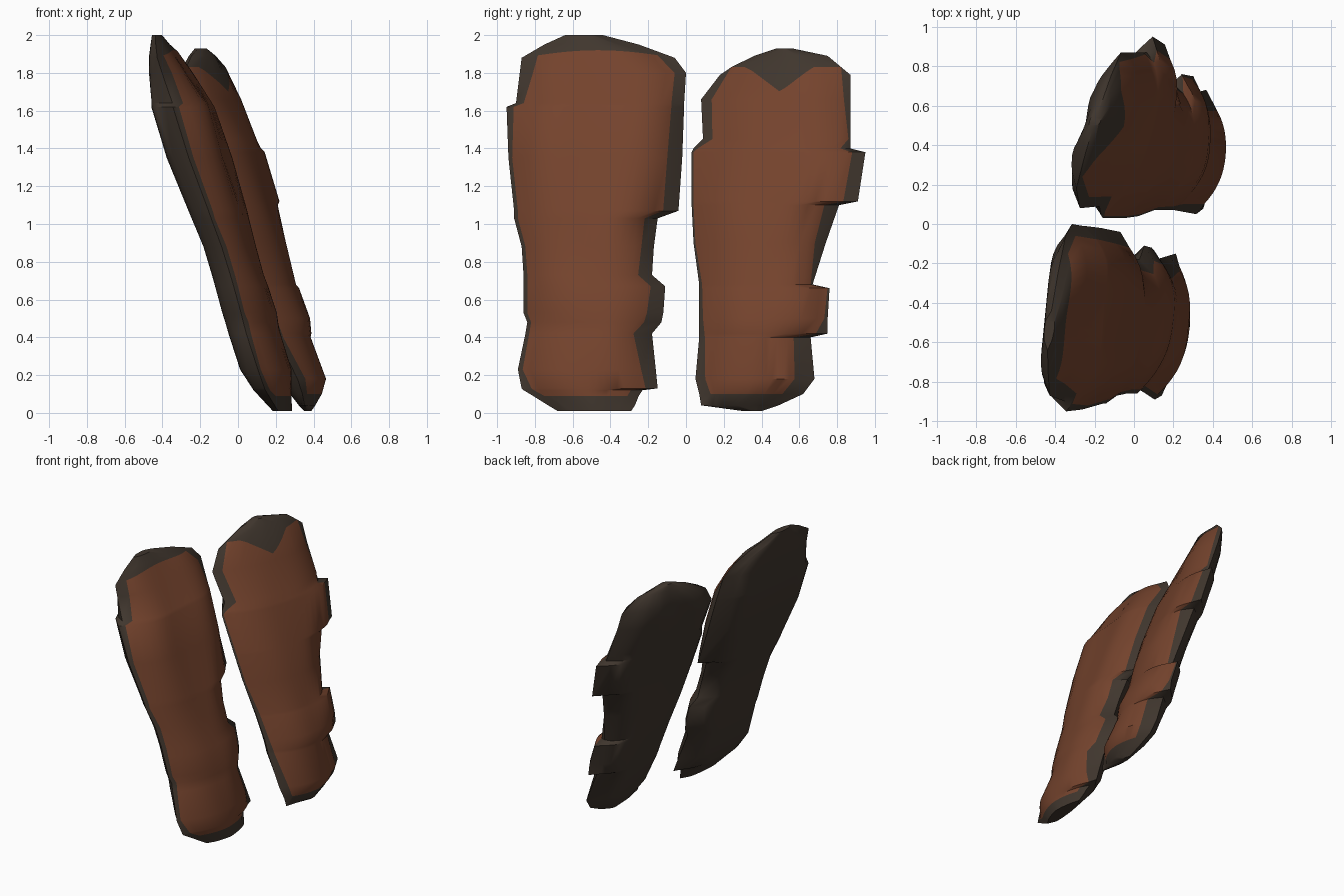
import bpy
import bmesh
import math

start_cube = bpy.data.objects.get("Cube")
if start_cube:
    bpy.data.objects.remove(start_cube, do_unlink=True)


def make_material(name, rgb):
    material = bpy.data.materials.new(name)
    material.use_nodes = True
    colour = (*rgb, 1)
    material.diffuse_color = colour
    material.node_tree.nodes["Principled BSDF"].inputs["Base Color"].default_value = colour
    return material


bark = make_material("dark bark", (.051, .037, .027))
wood = make_material("red brown wood", (.175, .056, .026))


def interpolate(points, position):
    """Read a value from a short list of (position, value) points."""
    if position <= points[0][0]:
        return points[0][1]
    for (low, first), (high, second) in zip(points, points[1:]):
        if position <= high:
            return first + (second - first) * (position - low) / (high - low)
    return points[-1][1]


def rise(distance, reach, power):
    """Rounded rise from 0 at the rim to 1 at the given reach."""
    return 1 - (1 - min(distance / reach, 1)) ** power


def smooth_edge(outline, side, height):
    """Edge position averaged over nearby heights, without the sharp steps."""
    edge = [(row[0], row[side]) for row in outline]
    return sum(interpolate(edge, height + .05 * step) for step in range(-3, 4)) / 7


def make_slab(name, outline, centre, back, front, yaw, borders, top_edge, columns=16):
    """Leaning slab: domed wooden front, flatter bark back, bark rim."""
    mesh_builder = bmesh.new()
    front_rows, back_rows = [], []
    brown_bottom, brown_top = 2, len(outline) - 3

    for index, (height, left, right) in enumerate(outline):
        width = right - left
        guide_left, guide_right = [smooth_edge(outline, side, height) for side in (1, 2)]
        inset_left, inset_right = [min(interpolate(border, height) / width, .25)
                                   for border in borders]
        # The second and second-last columns follow the edge of the wood
        inner = [inset_left + (1 - inset_left - inset_right) * i / columns
                 for i in range(columns + 1)]
        front_row, back_row = [], []
        for u in [0] + inner + [1]:
            is_rim = u in (0, 1)
            z = height
            if index == brown_top and not is_rim:
                z += top_edge(u)
            y = left + width * u
            edge_distance = min(y - left, right - y)
            guide_distance = max(0, min(y - guide_left, guide_right - y))
            distance = (edge_distance + guide_distance) / 2
            x_back, x_front = interpolate(back, z), interpolate(front, z)
            tilt = interpolate(yaw, z) * (y - centre)
            rim = x_back + (x_front - x_back) * .46 + tilt
            dome = 0 if is_rim else rise(distance, .32, 2.5)
            ripple = .01 * dome * math.sin(9 * y + 5 * z) * math.cos(7 * z)
            x = rim + (x_front + tilt - rim) * dome + ripple
            vertex = mesh_builder.verts.new((x, y, z))
            front_row.append(vertex)
            if is_rim:
                back_row.append(vertex)
            else:
                x = rim + (x_back + tilt - rim) * rise(distance, .22, 3)
                back_row.append(mesh_builder.verts.new((x, y, height)))
        front_rows.append(front_row)
        back_rows.append(back_row)

    # Skin both sides, leaving a rim of bark around the wood
    last = columns + 1
    for row in range(len(outline) - 1):
        for column in range(last + 1):
            for rows, is_front in ((front_rows, True), (back_rows, False)):
                corners = [rows[row][column], rows[row][column + 1],
                           rows[row + 1][column + 1], rows[row + 1][column]]
                face = mesh_builder.faces.new(corners if is_front else corners[::-1])
                inside = 0 < column < last and brown_bottom <= row < brown_top
                face.material_index = int(is_front and inside)

    # Close the two ends
    for row in (0, -1):
        mesh_builder.faces.new(front_rows[row] + back_rows[row][-2:0:-1])
    bmesh.ops.recalc_face_normals(mesh_builder, faces=mesh_builder.faces)

    mesh = bpy.data.meshes.new(name)
    mesh_builder.to_mesh(mesh)
    mesh_builder.free()
    mesh.materials.append(bark)
    mesh.materials.append(wood)
    slab = bpy.data.objects.new(name, mesh)
    bpy.context.collection.objects.link(slab)

    bpy.ops.object.select_all(action="DESELECT")
    slab.select_set(True)
    bpy.context.view_layer.objects.active = slab
    bpy.ops.object.shade_smooth_by_angle(angle=math.radians(42))


# Near slab: outline rows are (height, left edge, right edge)
near_outline = [
    (.01, -.68, -.29), (.04, -.73, -.27), (.09, -.81, -.25), (.12, -.86, -.23),
    (.13, -.87, -.15), (.23, -.89, -.16),
    (.42, -.85, -.18), (.48, -.84, -.13), (.53, -.86, -.12), (.67, -.86, -.11),
    (.73, -.86, -.18), (.88, -.87, -.17), (1.03, -.91, -.15), (1.07, -.91, -.04),
    (1.35, -.94, -.02), (1.62, -.95, -.01), (1.64, -.9, -.01), (1.8, -.88, 0),
    (1.88, -.87, -.06), (1.95, -.75, -.25), (2, -.64, -.44)]
make_slab(
    "near_bark_slab", near_outline, centre=-.48,
    back=[(0, .2), (.12, .1), (.25, .02), (.55, -.07), (.85, -.15), (1.1, -.25),
          (1.35, -.35), (1.6, -.43), (1.85, -.455), (2, -.45)],
    front=[(0, .28), (.25, .28), (.45, .2), (.55, .19), (.9, .08), (1.05, .04),
           (1.3, -.04), (1.62, -.14), (1.8, -.26), (2, -.39)],
    yaw=[(0, .1), (2, .1)],
    borders=([(.1, .06), (.25, .02), (1.5, .02), (1.7, .05), (1.9, .09)],
             [(.1, .06), (.4, .1), (.6, .08), (1, .06), (1.1, .09), (1.8, .06), (1.9, .1)]),
    top_edge=lambda u: .04 * math.sin(math.pi * u))

# Far slab: turned further round towards the top, with a notch in the wood
far_outline = [
    (.01, .3, .4), (.04, .08, .49), (.1, .07, .62), (.18, .05, .68), (.4, .07, .66),
    (.42, .07, .75), (.5, .07, .75), (.66, .07, .76), (.68, .07, .67),
    (.9, .04, .74), (1.1, .03, .81), (1.12, .03, .91), (1.38, .03, .95),
    (1.4, .04, .87), (1.45, .09, .87), (1.66, .08, .87),
    (1.79, .18, .87), (1.89, .36, .75), (1.93, .48, .56)]
make_slab(
    "far_bark_slab", far_outline, centre=.44,
    back=[(0, .36), (.12, .27), (.25, .2), (.55, .1), (.85, .01), (1.1, -.06),
          (1.35, -.14), (1.6, -.24), (1.8, -.29), (1.93, -.26)],
    front=[(0, .4), (.08, .45), (.2, .48), (.27, .46), (.4, .385), (.48, .39),
           (.65, .32), (.8, .255), (.95, .235), (1.15, .16), (1.36, .09), (1.48, .03),
           (1.7, -.07), (1.93, -.18)],
    yaw=[(.1, .06), (.55, .18), (1.2, .25), (1.8, .33)],
    borders=([(.1, .06), (.5, .02), (.9, .01), (1.38, .01), (1.45, .05), (1.8, .06)],
             [(.1, .11), (.4, .09), (.45, .02), (.68, .01), (1, .08), (1.38, .07),
              (1.45, .01), (1.8, .05)]),
    top_edge=lambda u: .04 - .13 * max(0, 1 - 4 * abs(u - .46)))
